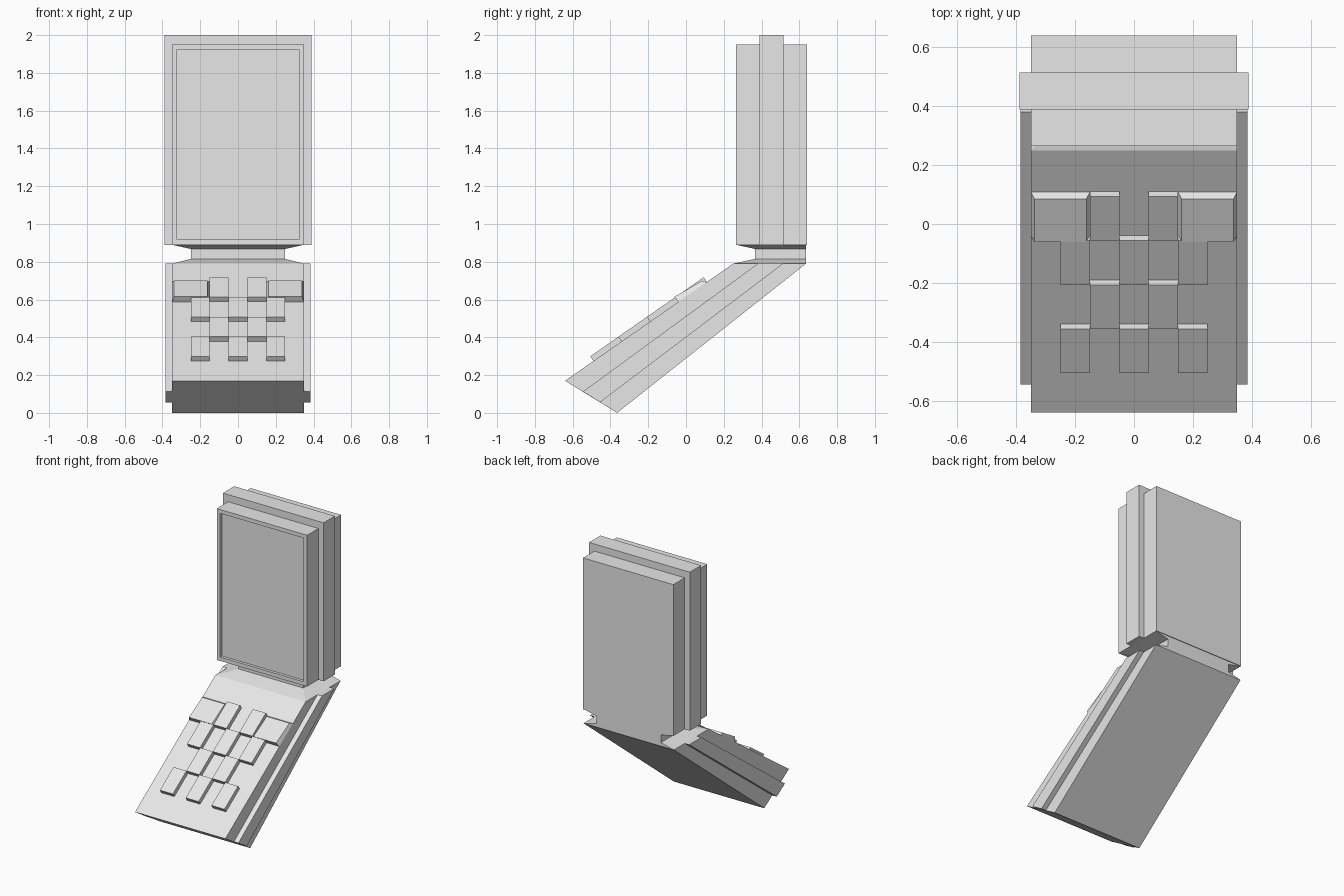
import bpy, bmesh
from mathutils import Vector

cube = bpy.data.objects.get("Cube")
if cube:
    bpy.data.objects.remove(cube, do_unlink=True)

grey = bpy.data.materials.new("light grey")
grey.use_nodes = True
grey.diffuse_color = (0.8, 0.8, 0.8, 1)
grey.node_tree.nodes["Principled BSDF"].inputs["Base Color"].default_value = (0.8, 0.8, 0.8, 1)


def loft(name, rings, edit=None):
    """Solid through a list of rings with equal point counts."""
    bm = bmesh.new()
    loops = [[bm.verts.new(p) for p in ring] for ring in rings]
    for a, b in zip(loops, loops[1:]):
        for i in range(len(a)):
            j = (i + 1) % len(a)
            bm.faces.new((a[i], a[j], b[j], b[i]))
    bm.faces.new(loops[0])
    bm.faces.new(loops[-1])
    bmesh.ops.recalc_face_normals(bm, faces=bm.faces)
    if edit:
        edit(bm)
    mesh = bpy.data.meshes.new(name)
    bm.to_mesh(mesh)
    bm.free()
    mesh.materials.append(grey)
    obj = bpy.data.objects.new(name, mesh)
    bpy.context.collection.objects.link(obj)
    return obj


def prism(name, profile, x0, x1, edit=None):
    """Side profile (y, z) stretched across x."""
    return loft(name, [[(x, y, z) for y, z in profile] for x in (x0, x1)], edit)


def rect(y0, y1, z0, z1):
    return [(y0, z0), (y1, z0), (y1, z1), (y0, z1)]


def recess_screen(bm):
    bm.normal_update()
    face = min(bm.faces, key=lambda f: f.normal.y)
    bmesh.ops.inset_region(bm, faces=[face], thickness=0.038)
    bmesh.ops.inset_region(bm, faces=[face], thickness=0, depth=-0.02)


# Upright screen half with its wider middle band
prism("screen_housing", rect(0.265, 0.64, 0.89, 1.95), -0.35, 0.35, recess_screen)
prism("screen_band", rect(0.39, 0.515, 0.89, 2.0), -0.39, 0.39)

# Sloping keypad half with its wider middle band
prism("keypad_housing", [(-0.64, 0.17), (-0.365, 0), (0.635, 0.79), (0.25, 0.79)], -0.35, 0.35)
prism("keypad_band", [(-0.545, 0.113), (-0.455, 0.056), (0.515, 0.79), (0.38, 0.79)], -0.385, 0.385)

# Hinge neck flaring into both halves
levels = [(0.79, 0.35, 0.25), (0.815, 0.25, 0.365), (0.868, 0.25, 0.365), (0.89, 0.35, 0.265)]
loft("hinge_neck", [[(-w, y, z), (w, y, z), (w, 0.635, z), (-w, 0.635, z)] for z, w, y in levels])

# Keys sit on the slope: s runs up it, n stands out from it
origin = Vector((0, -0.64, 0.17))
up = Vector((0, 0.89, 0.62)).normalized()
out = Vector((0, -up.z, up.y))


def on_slope(x, s, n):
    return origin + Vector((x, 0, 0)) + up * s + out * n


def key(name, x0, x1, s0, s1, top):
    """top = (side inset, near s, near height, far s, far height)"""
    inset, t0, n0, t1, n1 = top
    base = [on_slope(x0, s0, 0), on_slope(x1, s0, 0), on_slope(x1, s1, 0), on_slope(x0, s1, 0)]
    a, b = x0 + inset, x1 - inset
    cap = [on_slope(a, t0, n0), on_slope(b, t0, n0), on_slope(b, t1, n1), on_slope(a, t1, n1)]
    loft(name, [base, cap])


pitch = 0.183
for row in range(1, 5):
    centres = (-0.2, 0, 0.2) if row % 2 else (-0.1, 0.1)
    s0, s1 = row * pitch, (row + 1) * pitch
    for col, x in enumerate(centres):
        key(f"key_row{row}_{col + 1}", x - 0.05, x + 0.05, s0, s1, (0, s0, 0.03, s1, 0.03))

for side, x in (("right", -0.25), ("left", 0.25)):
    key(f"large_key_{side}", x - 0.1, x + 0.1, 0.73, 0.912, (0.012, 0.73, 0.034, 0.898, 0.02))
